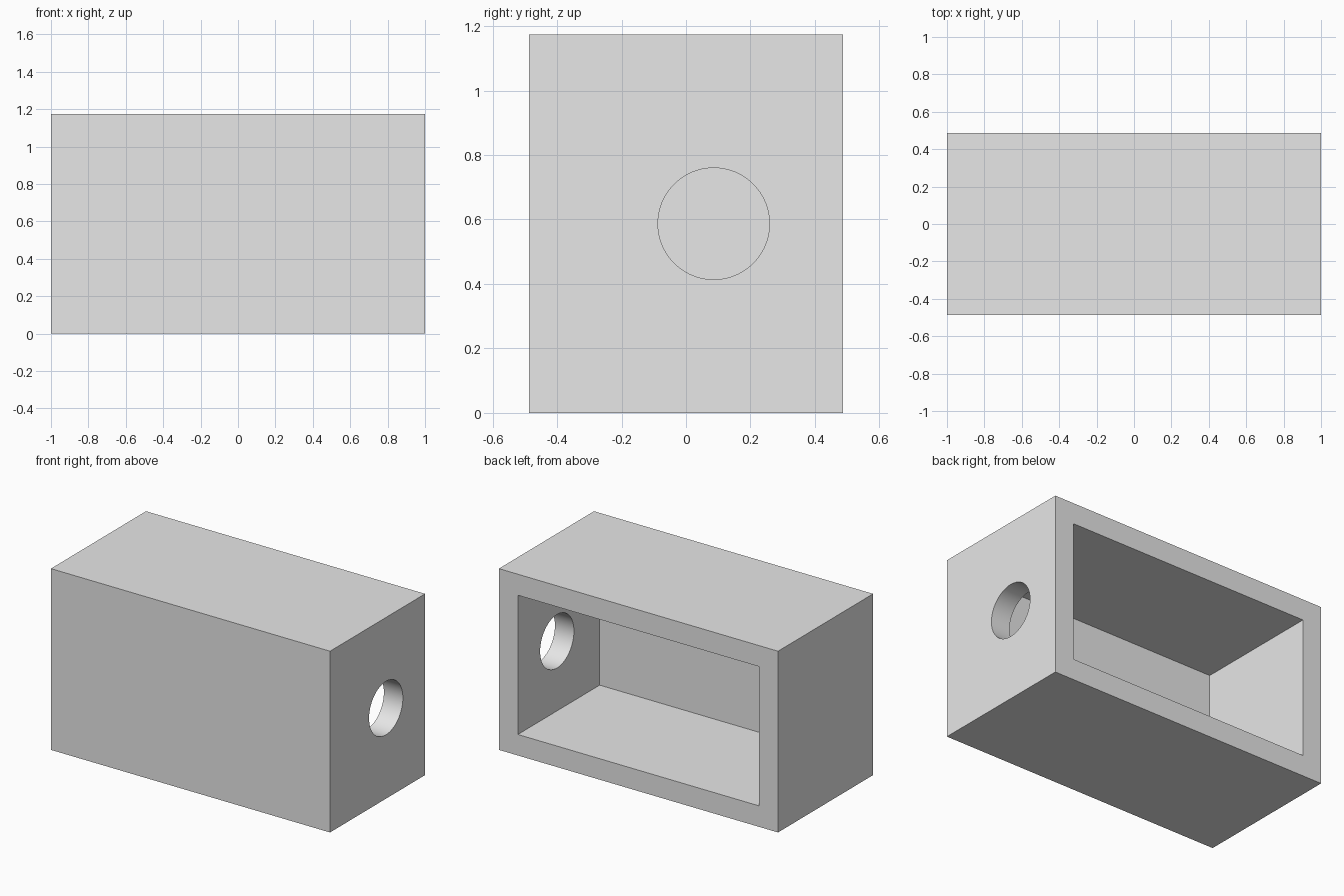
import bpy
import math

LENGTH, DEPTH, HEIGHT = 2.0, 0.973, 1.174
WALL = 0.136

if "Cube" in bpy.data.objects:
    bpy.data.objects.remove(bpy.data.objects["Cube"], do_unlink=True)

grey = bpy.data.materials.new("light grey")
grey.use_nodes = True
colour = (0.8, 0.8, 0.8, 1)
grey.diffuse_color = colour
grey.node_tree.nodes["Principled BSDF"].inputs["Base Color"].default_value = colour


def box(name, size, centre):
    bpy.ops.mesh.primitive_cube_add(size=1, location=centre)
    ob = bpy.context.object
    ob.name = name
    ob.scale = size
    bpy.ops.object.transform_apply(location=True, rotation=False, scale=True)
    ob.data.materials.append(grey)
    return ob


def cut(target, cutter):
    mod = target.modifiers.new(cutter.name, "BOOLEAN")
    mod.operation = "DIFFERENCE"
    mod.solver = "EXACT"
    mod.object = cutter
    bpy.ops.object.select_all(action="DESELECT")
    target.select_set(True)
    bpy.context.view_layer.objects.active = target
    bpy.ops.object.modifier_apply(modifier=mod.name)
    bpy.data.objects.remove(cutter, do_unlink=True)


# Housing block
housing = box("housing", (LENGTH, DEPTH, HEIGHT), (0, 0, HEIGHT / 2))

# Cavity open at the back, with an even wall on the other five sides
cavity = box("cavity_cutter", (LENGTH - 2 * WALL, DEPTH, HEIGHT - 2 * WALL),
             (0, WALL, HEIGHT / 2))
cut(housing, cavity)

# Round port through the +x end wall
bpy.ops.mesh.primitive_cylinder_add(
    vertices=96, radius=0.173, depth=WALL * 3,
    location=(LENGTH / 2 - WALL / 2, 0.086, HEIGHT / 2),
    rotation=(0, math.pi / 2, 0))
port = bpy.context.object
port.name = "port_cutter"
port.data.materials.append(grey)
cut(housing, port)

# Smooth port bore, crisp box edges
bpy.ops.object.shade_smooth_by_angle(angle=math.radians(30))
